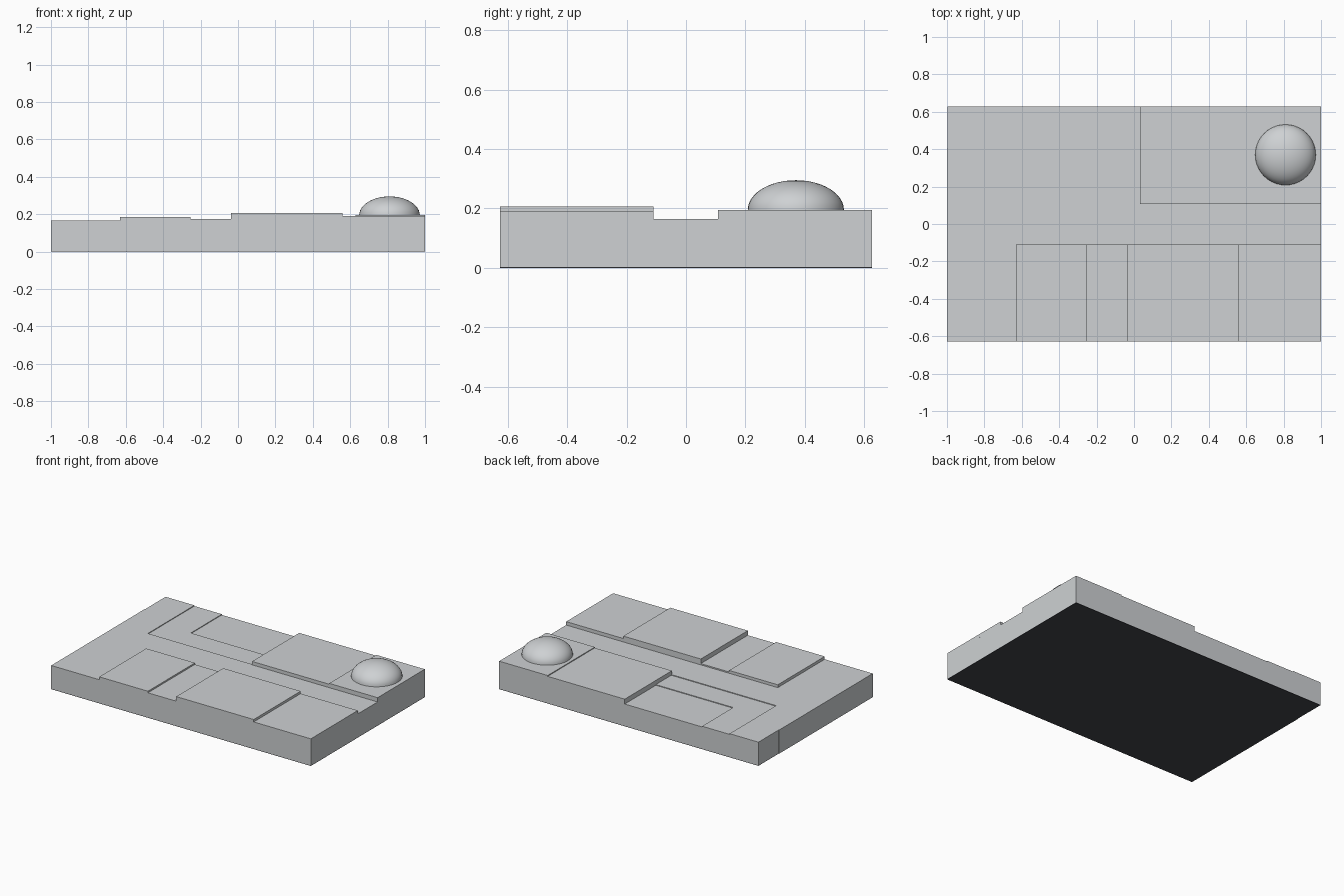
import bpy, bmesh, math
from mathutils import Matrix

if "Cube" in bpy.data.objects:
    bpy.data.objects.remove(bpy.data.objects["Cube"])


def material(name, rgb):
    m = bpy.data.materials.new(name)
    m.diffuse_color = (*rgb, 1)
    m.use_nodes = True
    m.node_tree.nodes["Principled BSDF"].inputs["Base Color"].default_value = m.diffuse_color
    return m


GREY = material("light_grey", (0.62, 0.64, 0.655))
DARK = material("near_black", (0.056, 0.059, 0.07))


def finish(name, bm, mat):
    mesh = bpy.data.meshes.new(name)
    bm.to_mesh(mesh)
    bm.free()
    mesh.materials.append(mat)
    ob = bpy.data.objects.new(name, mesh)
    bpy.context.collection.objects.link(ob)
    return ob


def box(name, x0, x1, y0, y1, z0, z1, mat=GREY):
    bm = bmesh.new()
    place = Matrix.Translation(((x0 + x1) / 2, (y0 + y1) / 2, (z0 + z1) / 2))
    bmesh.ops.create_cube(bm, size=1, matrix=place @ Matrix.Diagonal((x1 - x0, y1 - y0, z1 - z0, 1)))
    return finish(name, bm, mat)


W = 0.627        # half depth
G = 0.11         # half width of the central lane
L = -0.997       # left side of the body, behind the side panel
BASE = 0.003     # thickness of the dark underside
FLOOR = 0.155    # lowest terrace

# Underside and main slab
box("underside", L, 1, -W, W, 0, BASE, DARK)
box("main_slab", L, 1, -W, W, BASE, FLOOR)
box("left_side_panel", -1, L, -W, 0.405, 0, 0.165)

# Ground level with the shallow stepped hollow at the back
box("ground_front", L, 1, -W, 0.115, FLOOR, 0.165)
box("ground_back_left", L, -0.775, 0.115, W, FLOOR, 0.165)
box("hollow_step_left", -0.775, -0.563, 0.115, W, FLOOR, 0.160)
box("hollow_step_lane", -0.563, 0.033, 0.115, 0.285, FLOOR, 0.160)

# Raised blocks along the front
for name, x0, x1, z in (("front_block_left", -0.63, -0.255, 0.185),
                        ("front_plate_low", -0.255, -0.037, 0.174),
                        ("front_block_tall", -0.037, 0.56, 0.206),
                        ("front_block_right", 0.56, 1, 0.189)):
    box(name, x0, x1, -W, -G, 0.165, z)

# Raised blocks at the back right
box("back_block", 0.033, 0.627, 0.108, W, FLOOR, 0.189)
box("dome_base", 0.627, 1, 0.108, W, FLOOR, 0.195)

# Flattened dome
bm = bmesh.new()
bmesh.ops.create_uvsphere(bm, u_segments=40, v_segments=24, radius=1)
bmesh.ops.delete(bm, geom=[v for v in bm.verts if v.co.z < -0.01], context='VERTS')
bmesh.ops.transform(bm, verts=bm.verts,
                    matrix=Matrix.Translation((0.81, 0.37, 0.195)) @ Matrix.Diagonal((0.162, 0.162, 0.1, 1)))
for f in bm.faces:
    f.smooth = True
finish("dome", bm, GREY)
